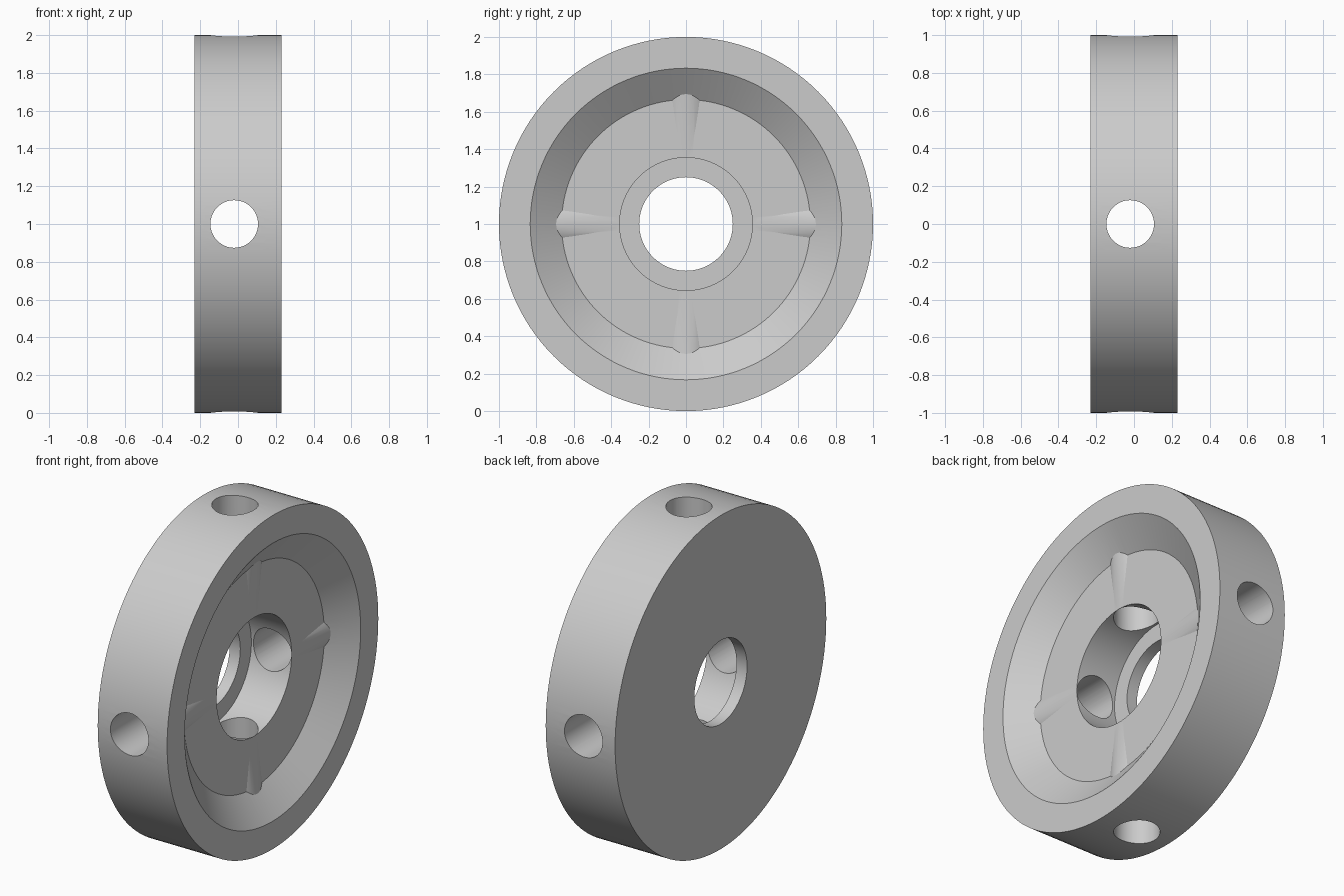
import bpy
import bmesh
from math import pi, radians
from mathutils import Matrix, Vector

if "Cube" in bpy.data.objects:
    bpy.data.objects.remove(bpy.data.objects["Cube"], do_unlink=True)

SEGMENTS = 128
AXLE = Vector((0, 0, 1))      # centre of the disc
HOLE_X = -0.02                # plane of the radial holes

grey = bpy.data.materials.new("plain_grey")
grey.use_nodes = True
grey.diffuse_color = (0.6, 0.6, 0.6, 1)
grey.node_tree.nodes["Principled BSDF"].inputs["Base Color"].default_value = (0.6, 0.6, 0.6, 1)


def finish(name, bm):
    bmesh.ops.recalc_face_normals(bm, faces=bm.faces)
    mesh = bpy.data.meshes.new(name)
    bm.to_mesh(mesh)
    bm.free()
    mesh.materials.append(grey)
    obj = bpy.data.objects.new(name, mesh)
    bpy.context.collection.objects.link(obj)
    return obj


def lathe(name, profile):
    """Turn a closed (x, radius) profile around the x axis."""
    bm = bmesh.new()
    rings = []
    for i in range(SEGMENTS):
        turn = Matrix.Rotation(2 * pi * i / SEGMENTS, 3, 'X')
        rings.append([bm.verts.new(AXLE + turn @ Vector((x, 0, r))) for x, r in profile])
    n = len(profile)
    for i in range(SEGMENTS):
        a, b = rings[i], rings[(i + 1) % SEGMENTS]
        for j in range(n):
            k = (j + 1) % n
            bm.faces.new((a[j], a[k], b[k], b[j]))
    return finish(name, bm)


def radial_cone(name, angle, start, end, r1, r2):
    """Round bar pointing outward from the axle, turned about x."""
    bm = bmesh.new()
    place = (Matrix.Translation(AXLE) @ Matrix.Rotation(angle, 4, 'X')
             @ Matrix.Translation((HOLE_X, 0, (start + end) / 2)))
    bmesh.ops.create_cone(bm, cap_ends=True, segments=64, radius1=r1, radius2=r2,
                          depth=end - start, matrix=place)
    return finish(name, bm)


def combine(target, tool, operation):
    mod = target.modifiers.new(tool.name, 'BOOLEAN')
    mod.operation = operation
    mod.solver = 'EXACT'
    mod.object = tool
    bpy.context.view_layer.objects.active = target
    bpy.ops.object.modifier_apply(modifier=mod.name)
    bpy.data.objects.remove(tool, do_unlink=True)


# Disc: flat back, bevelled dish on the +x side, stepped centre bore
wheel = lathe("wheel_collar", [
    (-0.23, 0.25), (-0.23, 1.0), (0.23, 1.0), (0.23, 0.833),
    (0.107, 0.665), (0.107, 0.355), (-0.16, 0.355), (-0.16, 0.25)])

# Low tapered ribs over the radial holes
for q in range(4):
    combine(wheel, radial_cone("hole_rib", q * pi / 2, 0.36, 0.70, 0.127, 0.149), 'UNION')

# Radial holes, each cut from the rim into the bore
for q in range(4):
    combine(wheel, radial_cone("hole_cutter", q * pi / 2, 0.2, 1.1, 0.126, 0.126), 'DIFFERENCE')

# Smooth walls with crisp rims
bpy.ops.object.select_all(action='DESELECT')
wheel.select_set(True)
bpy.context.view_layer.objects.active = wheel
bpy.ops.object.shade_smooth_by_angle(angle=radians(20))
